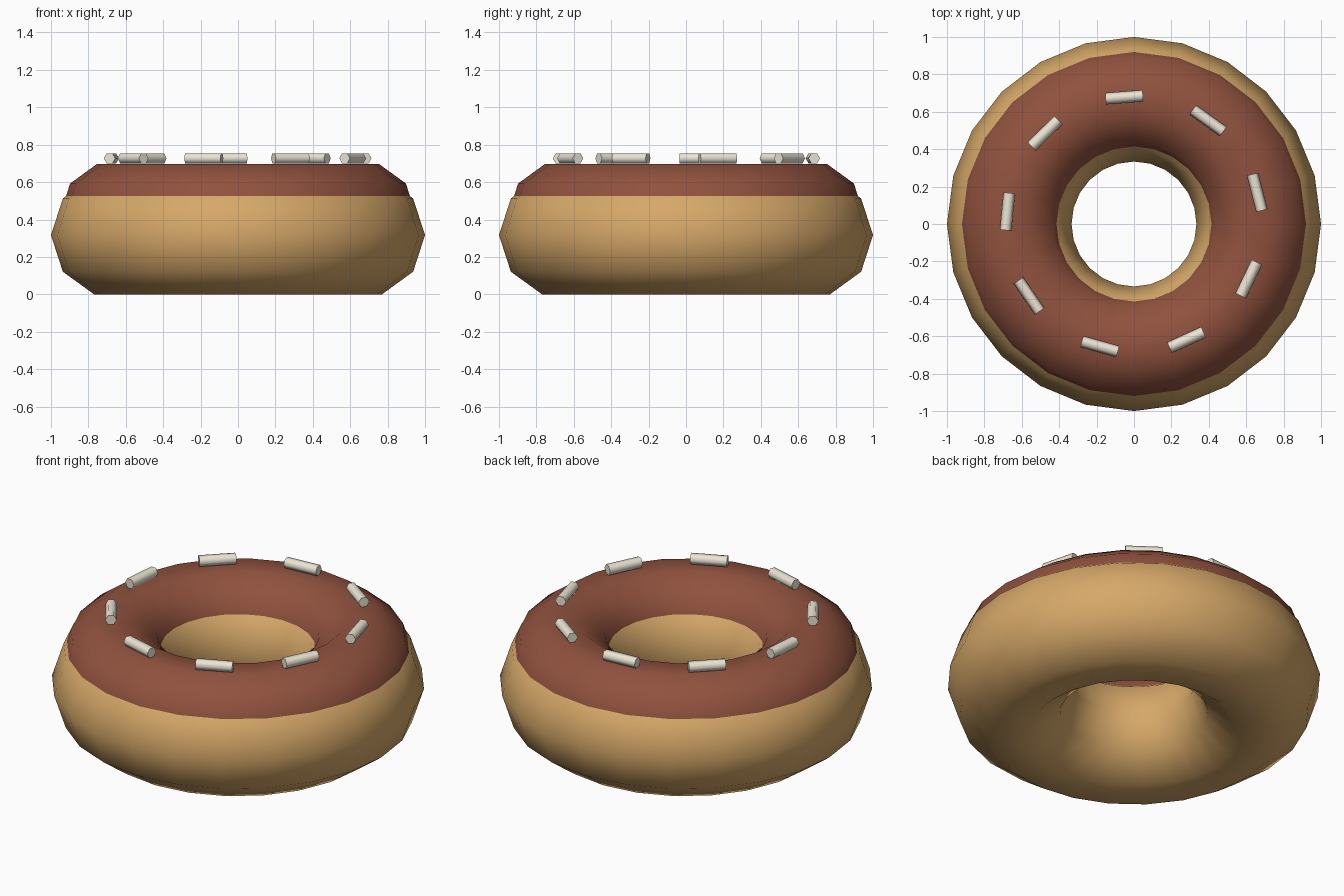
import bpy
from math import pi, sin, cos, radians

if "Cube" in bpy.data.objects:
    bpy.data.objects.remove(bpy.data.objects["Cube"])


def material(name, rgb):
    m = bpy.data.materials.new(name)
    m.diffuse_color = (*rgb, 1)
    m.use_nodes = True
    m.node_tree.nodes["Principled BSDF"].inputs["Base Color"].default_value = m.diffuse_color
    return m


def ring(name, tube, z, mat):
    bpy.ops.mesh.primitive_torus_add(major_radius=0.667, minor_radius=tube,
                                     major_segments=24, minor_segments=10,
                                     location=(0, 0, z))
    ob = bpy.context.object
    ob.name = name
    ob.data.materials.append(mat)
    bpy.ops.object.shade_smooth()
    return ob


dough_mat = material("dough", (0.67, 0.39, 0.14))
icing_mat = material("icing", (0.28, 0.084, 0.048))
cream_mat = material("cream", (0.83, 0.78, 0.66))

# Dough ring, and a slimmer raised ring that emerges as icing
ring("dough", 0.333, 0.333 * sin(radians(72)), dough_mat)
ring("icing", 0.285, 0.425, icing_mat)

# Nine sprinkles lying tangentially on top of the icing
for i in range(9):
    a = radians(14.4 + 40 * i)
    bpy.ops.mesh.primitive_cylinder_add(vertices=6, radius=0.031, depth=0.2,
                                        location=(0.68 * cos(a), 0.68 * sin(a), 0.727),
                                        rotation=(0, pi / 2, a + pi / 2))
    ob = bpy.context.object
    ob.name = f"sprinkle_{i + 1}"
    ob.data.materials.append(cream_mat)
    bpy.ops.object.shade_smooth_by_angle(angle=radians(65))
